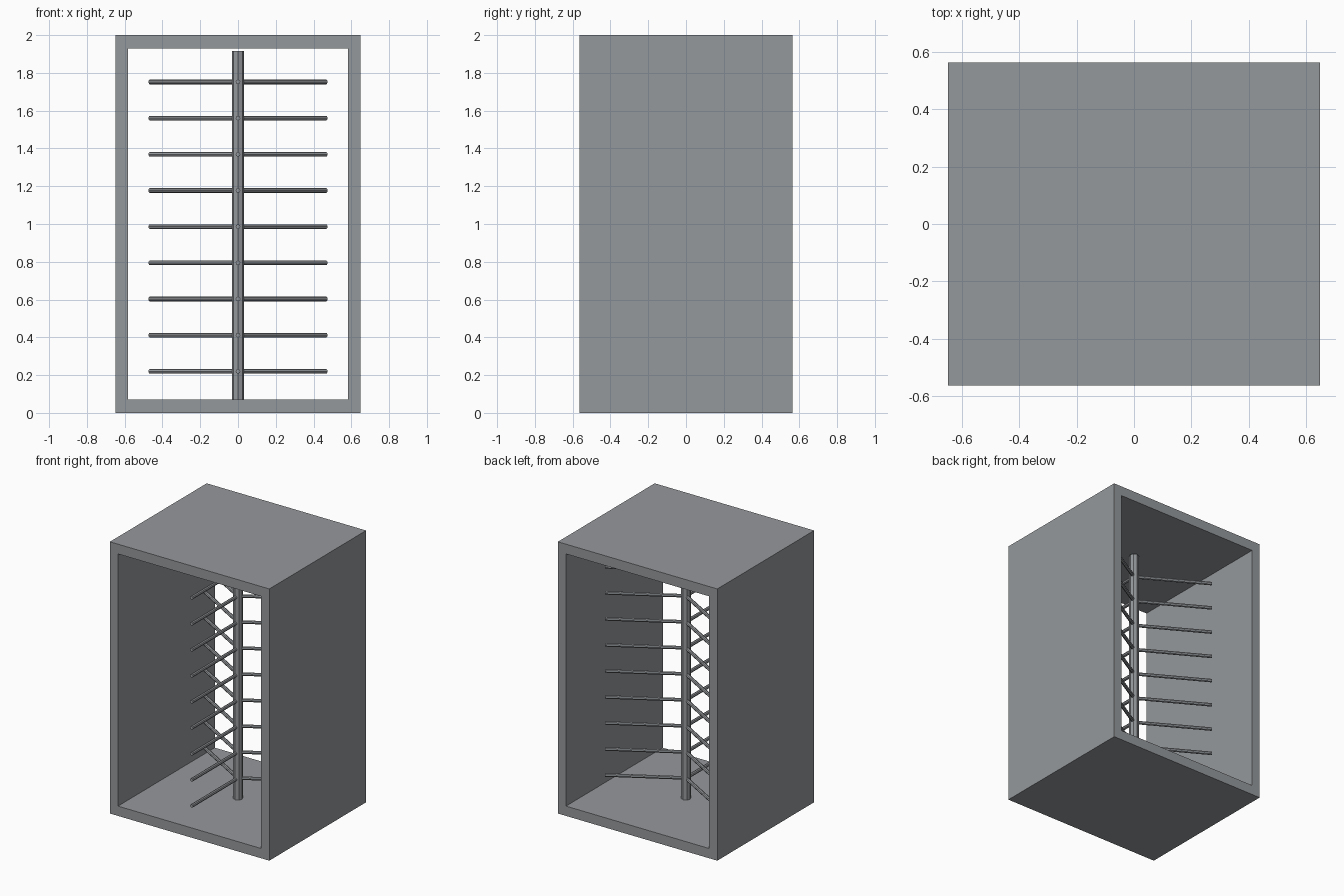
import bpy
import bmesh
import math
from mathutils import Matrix, Vector

cube = bpy.data.objects.get("Cube")
if cube:
    bpy.data.objects.remove(cube, do_unlink=True)

steel = bpy.data.materials.new("grey steel")
steel.use_nodes = True
GREY = (0.30, 0.315, 0.33, 1.0)
steel.diffuse_color = GREY
steel.node_tree.nodes["Principled BSDF"].inputs["Base Color"].default_value = GREY


def finish(name, bm):
    """Turn a bmesh into a named object with the steel colour."""
    bmesh.ops.recalc_face_normals(bm, faces=bm.faces)
    mesh = bpy.data.meshes.new(name)
    bm.to_mesh(mesh)
    bm.free()
    mesh.materials.append(steel)
    obj = bpy.data.objects.new(name, mesh)
    bpy.context.collection.objects.link(obj)
    return obj


def rod(name, start, end, radius, sides=8):
    """Faceted cylinder between two points."""
    start, end = Vector(start), Vector(end)
    axis = end - start
    turn = axis.to_track_quat('Z', 'Y').to_matrix().to_4x4()
    bm = bmesh.new()
    bmesh.ops.create_cone(bm, cap_ends=True, segments=sides, radius1=radius,
                          radius2=radius, depth=axis.length,
                          matrix=Matrix.Translation((start + end) / 2) @ turn)
    return finish(name, bm)


# Cabinet: rectangular ring extruded from front to back, open at both ends
HALF_W, HALF_D, HEIGHT = 0.649, 0.563, 2.0
SIDE, FLOOR = 0.066, 0.072
bm = bmesh.new()


def rectangle(half, low, high):
    corners = ((-half, low), (half, low), (half, high), (-half, high))
    return [bm.verts.new((x, -HALF_D, z)) for x, z in corners]


outer = rectangle(HALF_W, 0, HEIGHT)
inner = rectangle(HALF_W - SIDE, FLOOR, HEIGHT - FLOOR)
for i in range(4):
    j = (i + 1) % 4
    bm.faces.new((outer[i], outer[j], inner[j], inner[i]))
front = bm.faces[:]
grown = bmesh.ops.extrude_face_region(bm, geom=front, use_keep_orig=True)
back = [v for v in grown["geom"] if isinstance(v, bmesh.types.BMVert)]
bmesh.ops.translate(bm, verts=back, vec=(0, 2 * HALF_D, 0))
finish("cabinet_shell", bm)

# Central post standing on the cabinet floor
rod("center_post", (0, 0, FLOOR), (0, 0, 1.915), 0.033)

# Nine tiers of three arms, one forward and two angled back
ARM_LENGTH, ARM_RADIUS = 0.54, 0.0125
for tier in range(9):
    z = 0.22 + tier * 0.1915
    for label, degrees in (("front", -90), ("back_left", 30), ("back_right", 150)):
        a = math.radians(degrees)
        rod(f"{label}_arm_{tier + 1}", (0, 0, z),
            (ARM_LENGTH * math.cos(a), ARM_LENGTH * math.sin(a), z), ARM_RADIUS)
